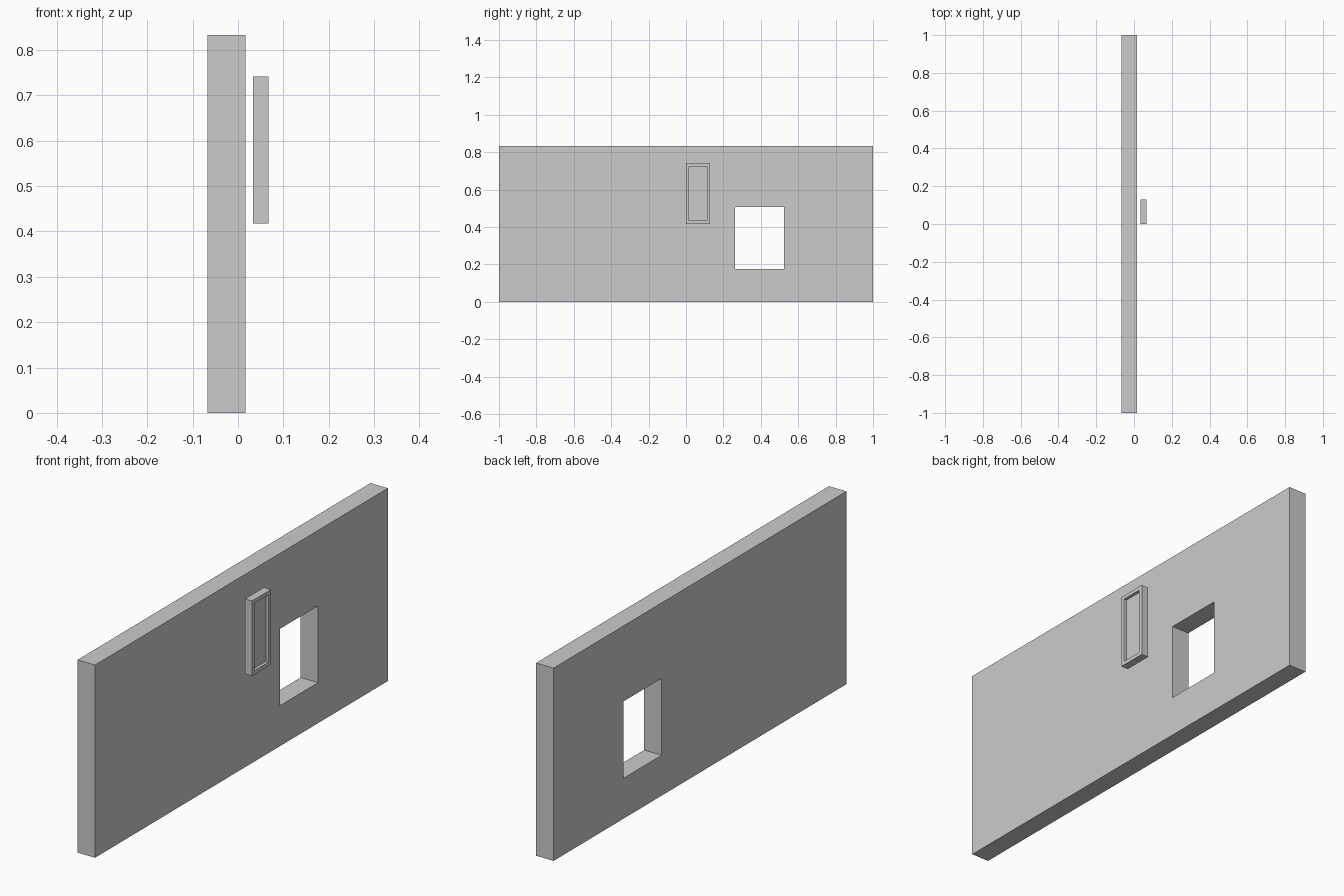
import bpy, bmesh

if "Cube" in bpy.data.objects:
    bpy.data.objects.remove(bpy.data.objects["Cube"])


def plate(name, x0, x1, outer, inner=None):
    """Upright plate between x0 and x1; outer/inner = (y0, y1, z0, z1)."""
    bm = bmesh.new()

    def ring(x, r):
        y0, y1, z0, z1 = r
        return [bm.verts.new((x, y, z)) for y, z in ((y0, z0), (y1, z0), (y1, z1), (y0, z1))]

    loops = [ring(x1, outer), ring(x0, outer)]
    if inner:
        loops += [ring(x0, inner), ring(x1, inner)]
        pairs = list(zip(loops, loops[1:] + loops[:1]))
    else:
        pairs = [(loops[0], loops[1])]
        for l in loops:
            bm.faces.new(l)
    for a, b in pairs:
        for i in range(4):
            j = (i + 1) % 4
            bm.faces.new((a[i], a[j], b[j], b[i]))
    bmesh.ops.recalc_face_normals(bm, faces=bm.faces)
    me = bpy.data.meshes.new(name)
    bm.to_mesh(me)
    bm.free()
    ob = bpy.data.objects.new(name, me)
    bpy.context.collection.objects.link(ob)
    return ob


# Wall with window opening
plate("wall", -0.067, 0.0165, (-1, 1, 0, 0.8333), (0.2625, 0.5235, 0.175, 0.507))

# Hinged shutter: frame and recessed pane
opening = (0.0165, 0.1125, 0.434, 0.725)
plate("window_frame", 0.0335, 0.067, (0, 0.129, 0.4175, 0.7415), opening)
plate("window_pane", 0.0465, 0.054, opening)
